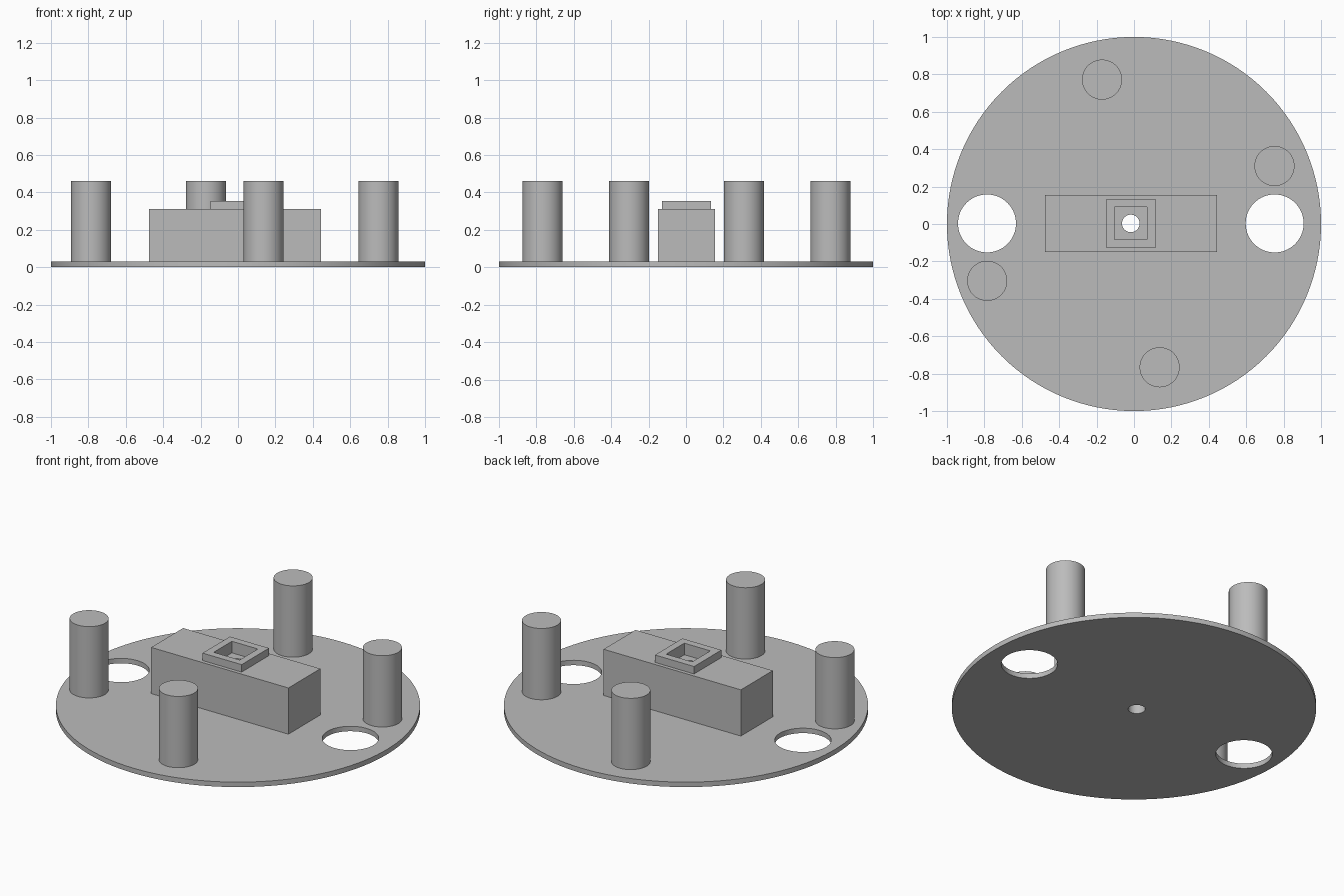
import bpy
import math

if "Cube" in bpy.data.objects:
    bpy.data.objects.remove(bpy.data.objects["Cube"])

CX, CY = -0.017, 0.003          # centre of the mounting pattern
PLATE_TOP, BLOCK_TOP, SOCKET_TOP, POST_TOP = 0.03, 0.31, 0.355, 0.462
POCKET_FLOOR = 0.285

grey = bpy.data.materials.new("plain grey")
grey.diffuse_color = (0.5, 0.5, 0.5, 1)
grey.use_nodes = True
grey.node_tree.nodes["Principled BSDF"].inputs["Base Color"].default_value = grey.diffuse_color


def cylinder(name, x, y, r, z0, z1, sides=64):
    bpy.ops.mesh.primitive_cylinder_add(vertices=sides, radius=r, depth=z1 - z0,
                                        location=(x, y, (z0 + z1) / 2))
    ob = bpy.context.object
    ob.name = name
    ob.data.materials.append(grey)
    return ob


def box(name, x, y, sx, sy, z0, z1):
    bpy.ops.mesh.primitive_cube_add(size=1, location=(x, y, (z0 + z1) / 2))
    ob = bpy.context.object
    ob.name = name
    ob.scale = (sx, sy, z1 - z0)
    bpy.ops.object.transform_apply(location=False, rotation=False, scale=True)
    ob.data.materials.append(grey)
    return ob


def activate(ob):
    bpy.ops.object.select_all(action='DESELECT')
    ob.select_set(True)
    bpy.context.view_layer.objects.active = ob


def cut(ob, cutters):
    activate(ob)
    for c in cutters:
        m = ob.modifiers.new("cut", 'BOOLEAN')
        m.operation = 'DIFFERENCE'
        m.solver = 'EXACT'
        m.object = c
        bpy.ops.object.modifier_apply(modifier=m.name)


# Cutters: centre bore, square pocket and the two large side holes
bore = cylinder("bore_cutter", CX, CY, 0.047, -0.2, 0.6, 48)
pocket = box("pocket_cutter", CX, CY, 0.174, 0.174, POCKET_FLOOR, 0.6)
side_holes = [cylinder("side_hole_cutter", CX + s * 0.769, CY, 0.155, -0.2, 0.2)
              for s in (-1, 1)]

# Round base plate
plate = cylinder("base_plate", 0, 0, 1.0, 0, PLATE_TOP, 128)
cut(plate, side_holes + [bore])

# Central block and raised square socket rim
block = box("centre_block", CX, CY, 0.92, 0.306, PLATE_TOP, BLOCK_TOP)
cut(block, [pocket, bore])
socket = box("socket_rim", CX, CY, 0.262, 0.262, BLOCK_TOP, SOCKET_TOP)
cut(socket, [pocket])

# Four support posts, in opposite pairs around the centre
posts = []
for dx, dy in ((0.768, 0.307), (0.154, -0.769)):
    for s in (-1, 1):
        posts.append(cylinder("support_post", CX + s * dx, CY + s * dy,
                              0.107, PLATE_TOP, POST_TOP))

# Remove the cutters and smooth the round walls
for c in side_holes + [bore, pocket]:
    bpy.data.objects.remove(c, do_unlink=True)
for ob in [plate, block, socket] + posts:
    activate(ob)
    bpy.ops.object.shade_smooth_by_angle(angle=math.radians(30))
